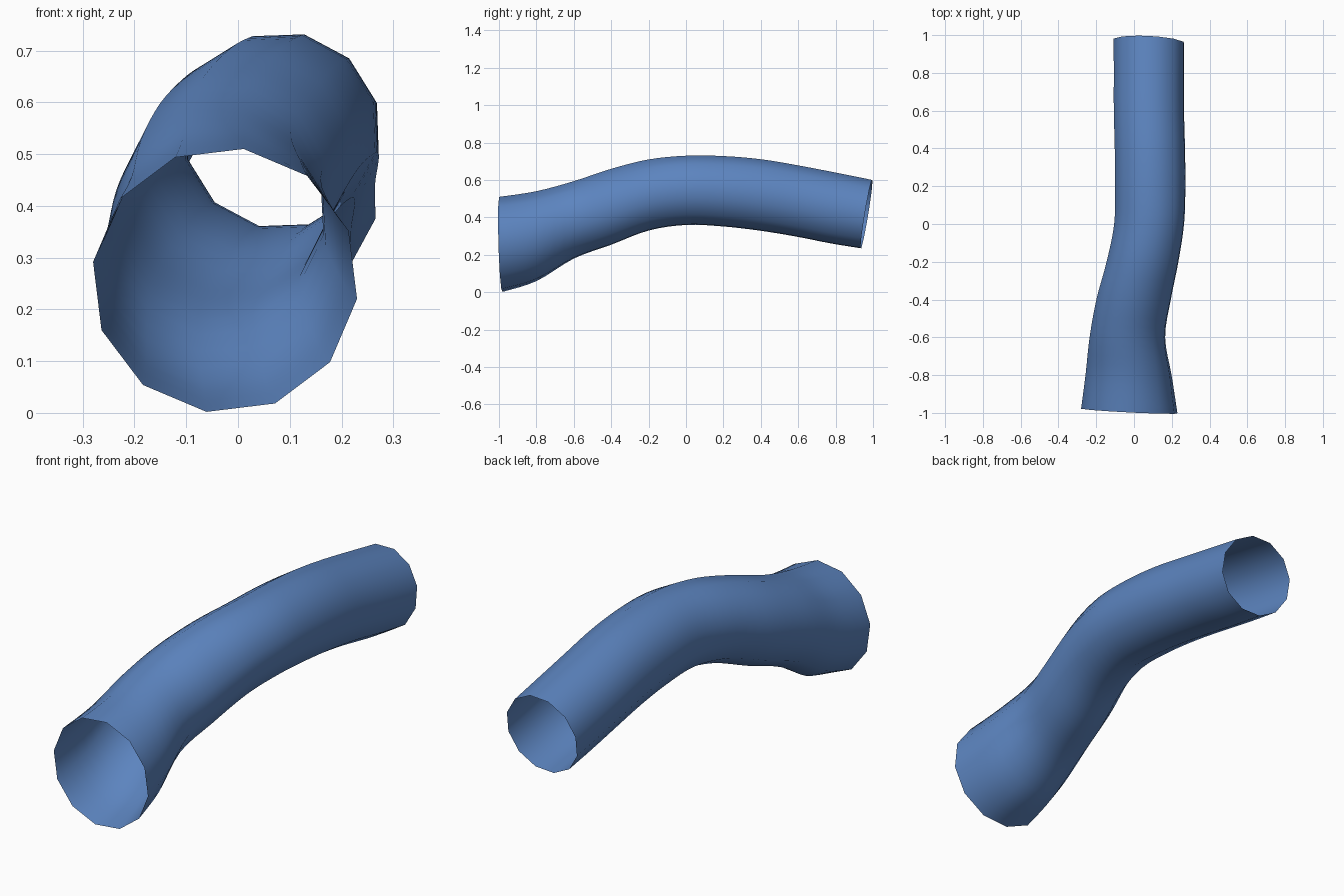
import bpy, bmesh, math

if "Cube" in bpy.data.objects:
    bpy.data.objects.remove(bpy.data.objects["Cube"])

SIDES, STEPS = 12, 4
# stations: y, centre x, centre z, half width, half height, dy/dx, dy/dz, twist (degrees)
stations = [
    (-0.99, -0.025, 0.256, 0.255, 0.254, -0.05, -0.03, 22),
    (-0.80, -0.028, 0.300, 0.228, 0.240, -0.03, 0.00, 20),
    (-0.60, -0.035, 0.387, 0.200, 0.207, 0.00, 0.00, 18),
    (-0.40, -0.002, 0.457, 0.197, 0.203, 0.00, 0.00, 17),
    (-0.20, 0.045, 0.520, 0.190, 0.190, 0.00, 0.00, 17),
    (0.00, 0.080, 0.545, 0.185, 0.185, 0.00, 0.00, 17),
    (0.20, 0.086, 0.540, 0.186, 0.188, 0.00, 0.02, 17),
    (0.40, 0.084, 0.520, 0.186, 0.190, 0.00, 0.05, 17),
    (0.60, 0.079, 0.487, 0.186, 0.188, -0.02, 0.10, 17),
    (0.80, 0.079, 0.448, 0.186, 0.187, -0.04, 0.14, 17),
    (0.965, 0.079, 0.418, 0.187, 0.183, -0.05, 0.165, 17),
]


def spline(a, b, c, d, t):
    return [0.5 * (2 * q + (r - p) * t + (2 * p - 5 * q + 4 * r - s) * t * t
                   + (3 * q - p - 3 * r + s) * t ** 3) for p, q, r, s in zip(a, b, c, d)]


# smooth the stations along the length
last = len(stations) - 1
rows = []
for i in range(last):
    a, d = stations[max(i - 1, 0)], stations[min(i + 2, last)]
    rows += [spline(a, stations[i], stations[i + 1], d, k / STEPS) for k in range(STEPS)]
rows.append(stations[-1])

# bent open tube, twelve sided
bm = bmesh.new()
rings = []
for y, cx, cz, w, h, sx, sz, twist in rows:
    angles = [math.radians(twist + 360 * k / SIDES) for k in range(SIDES)]
    wide = max(math.cos(a) for a in angles)
    high = max(math.sin(a) for a in angles)
    ring = []
    for a in angles:
        dx, dz = w * math.cos(a) / wide, h * math.sin(a) / high
        ring.append(bm.verts.new((cx + dx, y + sx * dx + sz * dz, cz + dz)))
    rings.append(ring)
for r0, r1 in zip(rings, rings[1:]):
    for k in range(SIDES):
        j = (k + 1) % SIDES
        bm.faces.new((r0[k], r0[j], r1[j], r1[k])).smooth = True
bmesh.ops.recalc_face_normals(bm, faces=bm.faces)
mesh = bpy.data.meshes.new("bent_tube")
bm.to_mesh(mesh)
bm.free()

blue = bpy.data.materials.new("blue")
blue.diffuse_color = (0.107, 0.231, 0.521, 1)
blue.use_nodes = True
blue.node_tree.nodes["Principled BSDF"].inputs["Base Color"].default_value = blue.diffuse_color
mesh.materials.append(blue)
tube = bpy.data.objects.new("bent_tube", mesh)
bpy.context.collection.objects.link(tube)
